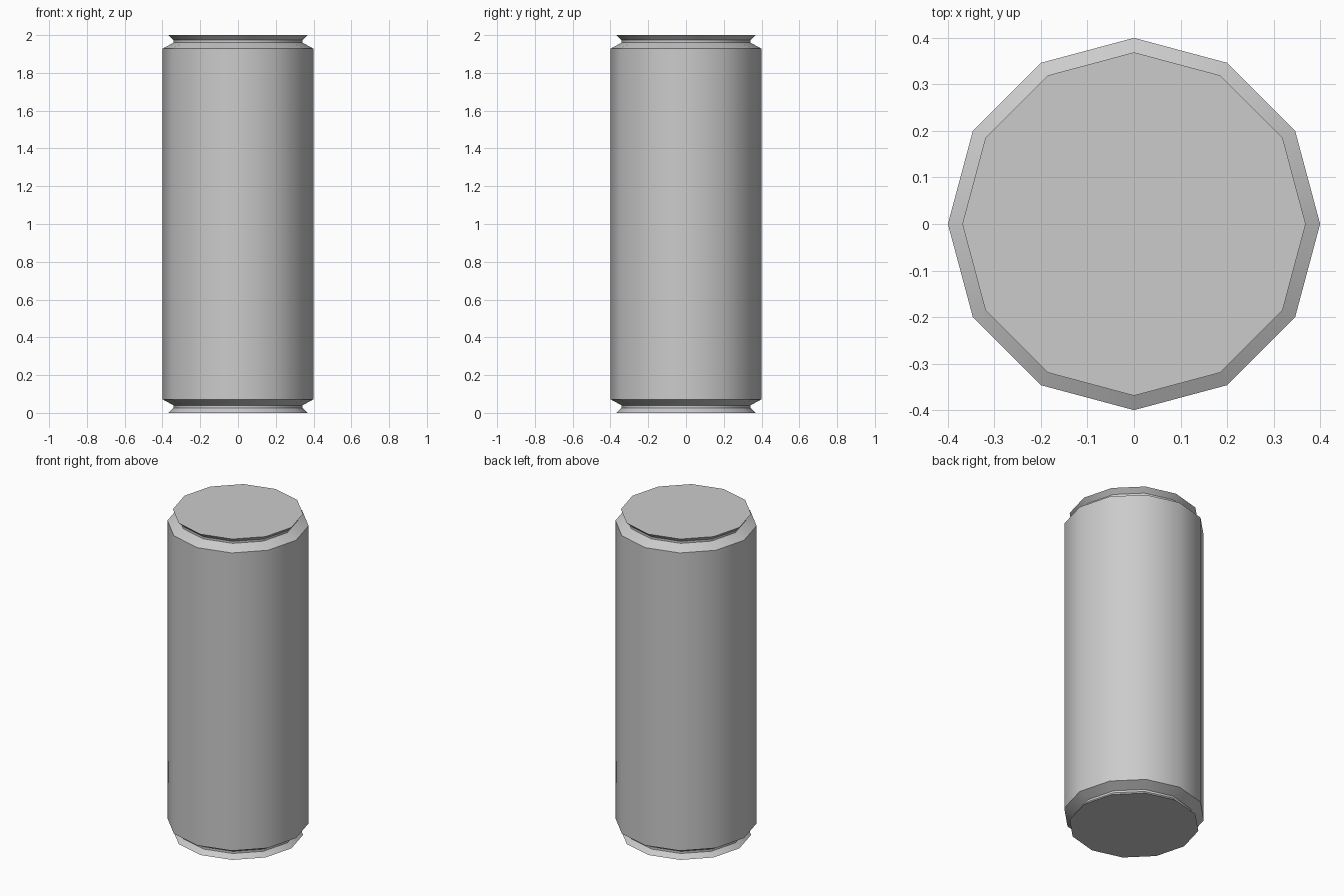
import bpy, bmesh
from math import cos, sin, pi, radians

if "Cube" in bpy.data.objects:
    bpy.data.objects.remove(bpy.data.objects["Cube"])

SIDES = 12

# Half profile (radius, height): rim, neck groove, shoulder; mirrored for the top
lower = [(0.369, 0.0), (0.341, 0.027), (0.341, 0.04), (0.40, 0.072)]
profile = lower + [(r, 2 - z) for r, z in reversed(lower)]

# Can body: stacked rings joined by quads, closed by flat end caps
bm = bmesh.new()
rings = [[bm.verts.new((r * cos(2 * pi * i / SIDES), r * sin(2 * pi * i / SIDES), z))
          for i in range(SIDES)] for r, z in profile]
for a, b in zip(rings, rings[1:]):
    for i in range(SIDES):
        j = (i + 1) % SIDES
        bm.faces.new((a[i], a[j], b[j], b[i]))
bm.faces.new(rings[0][::-1])
bm.faces.new(rings[-1])

mesh = bpy.data.meshes.new("can_body")
bm.to_mesh(mesh)
bm.free()
can = bpy.data.objects.new("can_body", mesh)
bpy.context.collection.objects.link(can)

# Smooth around the sides, crisp at rims and shoulders
bpy.context.view_layer.objects.active = can
can.select_set(True)
bpy.ops.object.shade_smooth_by_angle(angle=radians(35))
